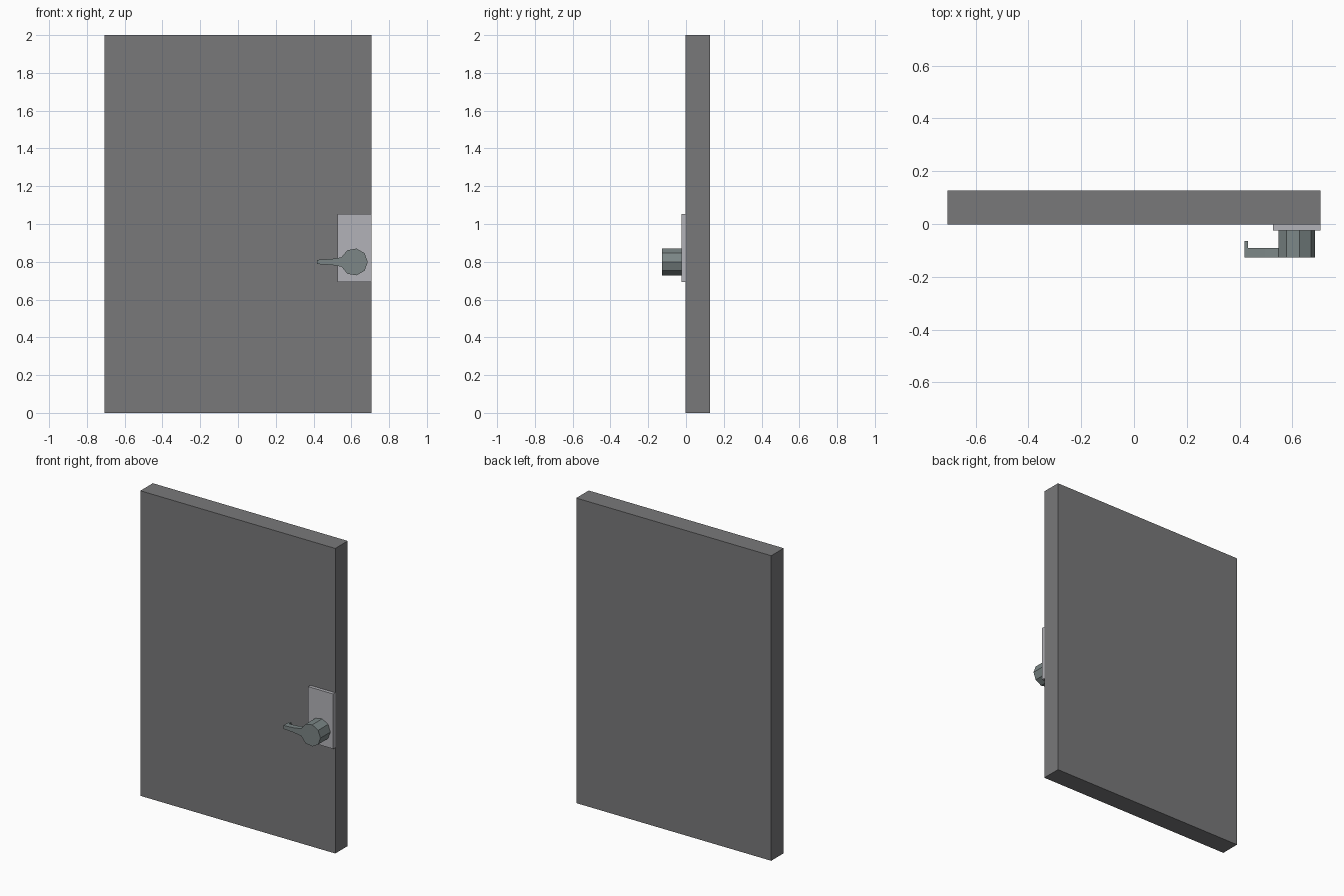
import bpy, bmesh
from math import cos, sin, radians

if "Cube" in bpy.data.objects:
    bpy.data.objects.remove(bpy.data.objects["Cube"])


def material(name, rgb):
    mat = bpy.data.materials.new(name)
    mat.diffuse_color = (*rgb, 1)
    mat.use_nodes = True
    mat.node_tree.nodes["Principled BSDF"].inputs["Base Color"].default_value = mat.diffuse_color
    return mat


def prism(name, outline, y_front, y_back, mat):
    """Extrude an (x, z) outline from y_front back to y_back."""
    bm = bmesh.new()
    face = bm.faces.new([bm.verts.new((x, y_front, z)) for x, z in outline])
    ext = bmesh.ops.extrude_face_region(bm, geom=[face], use_keep_orig=True)
    for v in ext["geom"]:
        if isinstance(v, bmesh.types.BMVert):
            v.co.y = y_back
    bmesh.ops.recalc_face_normals(bm, faces=bm.faces)
    mesh = bpy.data.meshes.new(name)
    bm.to_mesh(mesh)
    bm.free()
    mesh.materials.append(mat)
    obj = bpy.data.objects.new(name, mesh)
    bpy.context.collection.objects.link(obj)
    return obj


def rect(x0, x1, z0, z1):
    return [(x0, z0), (x1, z0), (x1, z1), (x0, z1)]


dark = material("door_grey", (0.19, 0.19, 0.195))
light = material("plate_grey", (0.45, 0.45, 0.48))
steel = material("handle_grey", (0.2, 0.24, 0.24))

FRONT, PLATE, DOOR = -0.127, -0.024, -0.002
CX, CZ, R = 0.615, 0.799, 0.072

# Door slab and lock plate
prism("door_panel", rect(-0.707, 0.707, 0, 2), DOOR, 0.127, dark)
prism("lock_plate", rect(0.526, 0.707, 0.694, 1.054), PLATE, DOOR, light)

# Nine-sided knob with a flat side facing the lever
ring = [(CX + R * cos(radians(40 * i)), CZ + R * sin(radians(40 * i)))
        for i in range(9)]
prism("handle_knob", ring, FRONT, PLATE, steel)

# Tapered lever (x, half height), then the small lip turned back at its tip
taper = [(0.418, 0.011), (0.497, 0.016), (ring[4][0], ring[4][1] - CZ)]
lever = [(x, CZ - h) for x, h in taper] + [(x, CZ + h) for x, h in reversed(taper)]
prism("handle_lever", lever, FRONT, -0.091, steel)
prism("handle_lip", rect(0.418, 0.433, CZ - 0.011, CZ + 0.011), -0.091, -0.064, steel)
